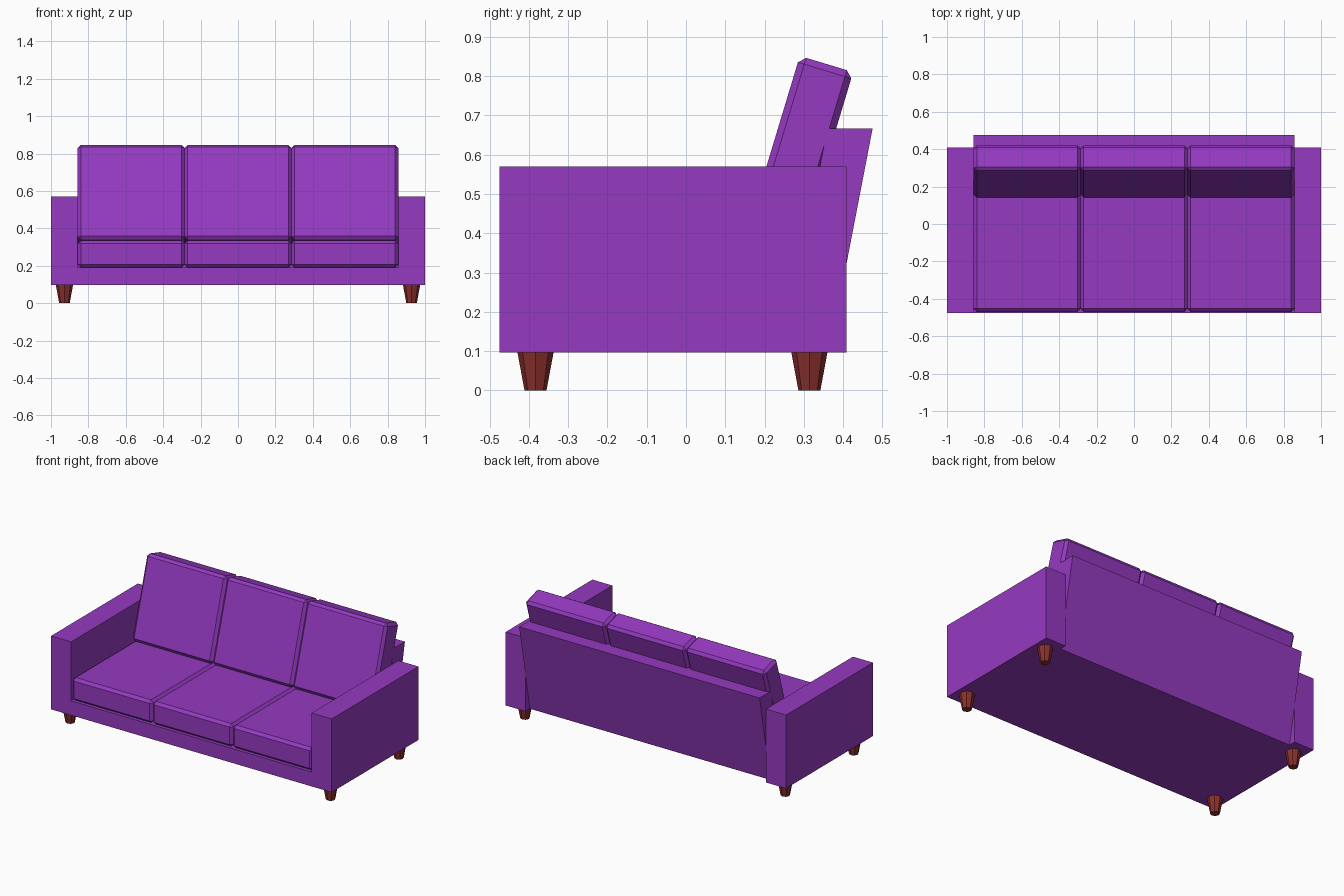
import bpy, bmesh, math

cube = bpy.data.objects.get("Cube")
if cube:
    bpy.data.objects.remove(cube, do_unlink=True)


def material(name, rgb):
    m = bpy.data.materials.new(name)
    m.use_nodes = True
    m.diffuse_color = (*rgb, 1)
    m.node_tree.nodes["Principled BSDF"].inputs["Base Color"].default_value = (*rgb, 1)
    return m


purple = material("purple fabric", (0.30, 0.042, 0.53))
wood = material("red brown wood", (0.26, 0.03, 0.026))


def prism(name, profile, x0, x1, mat):
    """Extrude a (y, z) outline along x."""
    bm = bmesh.new()
    face = bm.faces.new([bm.verts.new((x0, y, z)) for y, z in profile])
    ext = bmesh.ops.extrude_face_region(bm, geom=[face])
    moved = [v for v in ext["geom"] if isinstance(v, bmesh.types.BMVert)]
    bmesh.ops.translate(bm, verts=moved, vec=(x1 - x0, 0, 0))
    bmesh.ops.recalc_face_normals(bm, faces=bm.faces)
    mesh = bpy.data.meshes.new(name)
    bm.to_mesh(mesh)
    bm.free()
    mesh.materials.append(mat)
    ob = bpy.data.objects.new(name, mesh)
    bpy.context.collection.objects.link(ob)
    return ob


def cushion(name, center, size, tilt=0):
    """Box with a narrow chamfer on every edge."""
    bpy.ops.mesh.primitive_cube_add(size=1, location=center, rotation=(tilt, 0, 0))
    ob = bpy.context.object
    ob.name = name
    ob.scale = size
    bpy.ops.object.transform_apply(location=False, rotation=False, scale=True)
    bevel = ob.modifiers.new("chamfer", "BEVEL")
    bevel.width = 0.017
    bevel.segments = 1
    ob.data.materials.append(purple)


INNER = 0.857   # inner face of the arms
FRONT = -0.475

# Base with the raked backrest, as one side outline
prism("base_and_backrest",
      [(FRONT, 0.097), (0.365, 0.097), (0.475, 0.667), (0.36, 0.667),
       (0.267, 0.19), (FRONT, 0.19)], -INNER, INNER, purple)

# Arms
arm = [(FRONT, 0.097), (0.409, 0.097), (0.409, 0.57), (FRONT, 0.57)]
for side, s in (("left", 1), ("right", -1)):
    prism(side + "_arm", arm, s * INNER, s, purple)

# Seat and back cushions
width = 2 * INNER / 3
for name, i in (("right", -1), ("middle", 0), ("left", 1)):
    cushion(name + "_seat_cushion", (i * width, -0.1, 0.263), (width, 0.74, 0.147))
    cushion(name + "_back_cushion", (i * width, 0.281, 0.577), (width, 0.142, 0.53),
            math.radians(-16.8))

# Tapered legs
for side, x in (("left", 0.928), ("right", -0.928)):
    for end, y in (("front", -0.383), ("back", 0.314)):
        bpy.ops.mesh.primitive_cone_add(vertices=8, radius1=0.028, radius2=0.046,
                                        depth=0.097, location=(x, y, 0.0485))
        leg = bpy.context.object
        leg.name = f"{end}_{side}_leg"
        leg.data.materials.append(wood)
